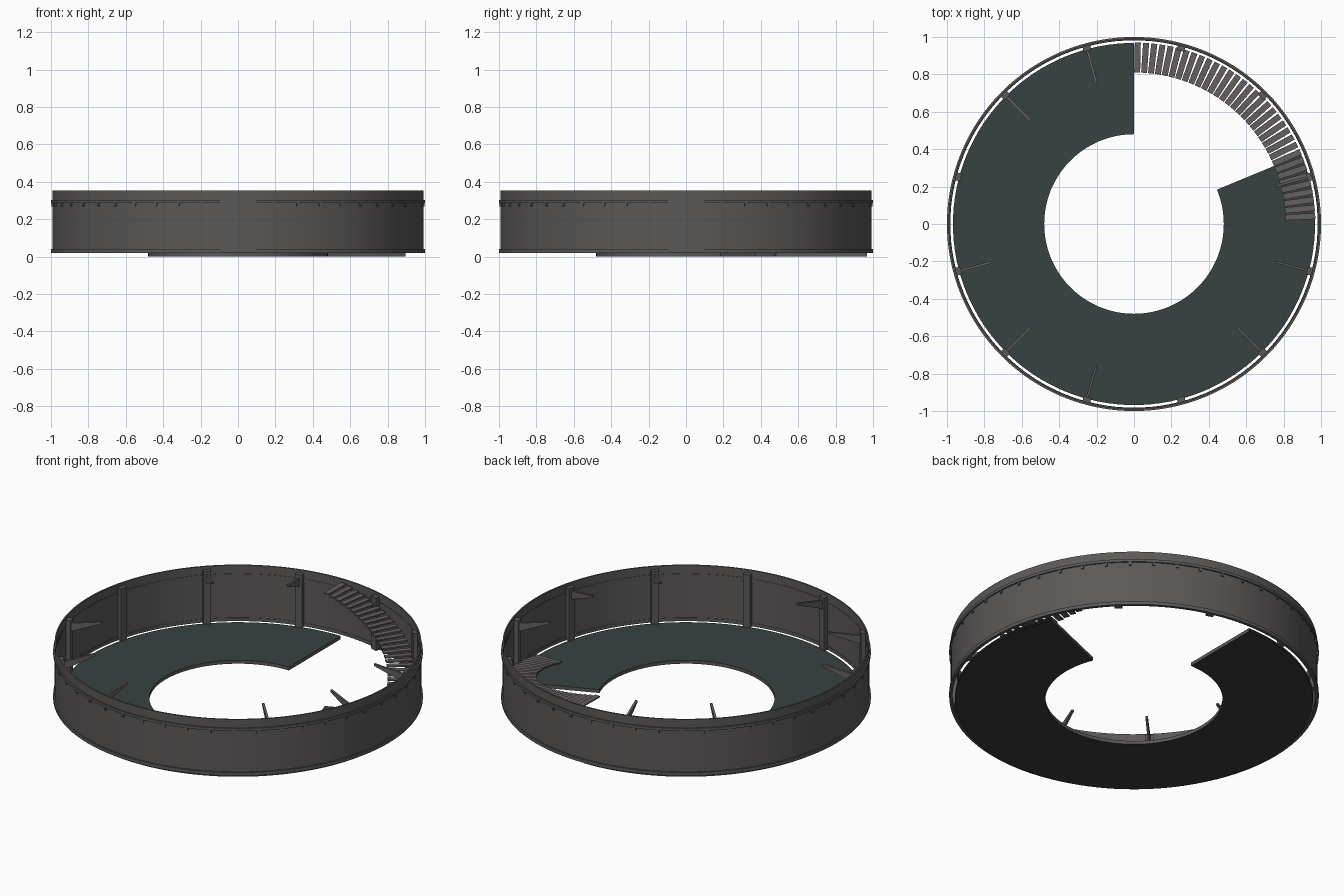
import bpy, bmesh, math
from mathutils import Vector, Matrix

if "Cube" in bpy.data.objects:
    bpy.data.objects.remove(bpy.data.objects["Cube"])


def material(name, rgb):
    m = bpy.data.materials.new(name)
    m.diffuse_color = (*rgb, 1)
    m.use_nodes = True
    m.node_tree.nodes["Principled BSDF"].inputs["Base Color"].default_value = m.diffuse_color
    return m


WALL = material("wall_grey", (0.105, 0.100, 0.097))
STEEL = material("strut_grey", (0.125, 0.115, 0.112))
FLOOR = material("floor_dark_teal", (0.040, 0.053, 0.053))
UNDER = material("underside_grey", (0.045, 0.045, 0.045))


def finish(name, bm, mats, smooth=False):
    me = bpy.data.meshes.new(name)
    bm.to_mesh(me)
    bm.free()
    for m in mats:
        me.materials.append(m)
    ob = bpy.data.objects.new(name, me)
    bpy.context.collection.objects.link(ob)
    if smooth:
        bpy.ops.object.select_all(action='DESELECT')
        ob.select_set(True)
        bpy.context.view_layer.objects.active = ob
        bpy.ops.object.shade_smooth_by_angle(angle=math.radians(30))
    return ob


def lathe(name, profile, mat, seg=128):
    """Closed (r, z) profile swept round the z axis."""
    bm = bmesh.new()
    rings = [[bm.verts.new((r * math.cos(a), r * math.sin(a), z)) for r, z in profile]
             for a in (2 * math.pi * i / seg for i in range(seg))]
    n = len(profile)
    for i in range(seg):
        p, q = rings[i], rings[(i + 1) % seg]
        for j in range(n):
            k = (j + 1) % n
            bm.faces.new((p[j], q[j], q[k], p[k]))
    bmesh.ops.recalc_face_normals(bm, faces=bm.faces)
    return finish(name, bm, [mat], True)


def radial_prism(bm, deg, outline, width):
    """(r, z) outline given a tangential width, turned to an angle."""
    rot = Matrix.Rotation(math.radians(deg), 3, 'Z')
    sides = [[bm.verts.new(rot @ Vector((r, s * width / 2, z))) for r, z in outline]
             for s in (-1, 1)]
    n = len(outline)
    faces = [bm.faces.new(sides[0]), bm.faces.new(sides[1][::-1])]
    for j in range(n):
        k = (j + 1) % n
        faces.append(bm.faces.new((sides[0][j], sides[1][j], sides[1][k], sides[0][k])))
    bmesh.ops.recalc_face_normals(bm, faces=faces)


def box(r0, r1, z0, z1):
    return [(r0, z0), (r1, z0), (r1, z1), (r0, z1)]


# thin round outer wall and its two outer bands
lathe("outer_wall", box(0.984, 0.992, 0.02, 0.353), WALL)
lathe("upper_band", box(0.982, 1.0, 0.287, 0.303), WALL)
lathe("lower_band", box(0.982, 1.0, 0.02, 0.04), WALL)

# small lugs under the upper band
bm = bmesh.new()
for i in range(48):
    radial_prism(bm, i * 7.5 + 3.75, box(0.988, 0.998, 0.268, 0.29), 0.014)
finish("band_lugs", bm, [WALL])

# ring floor, open between 22.5 and 90 degrees and along its outer edge
bm = bmesh.new()
SEG = 104
cols = []
for i in range(SEG + 1):
    a = math.radians(90 + 292.5 * i / SEG)
    cols.append([bm.verts.new((r * math.cos(a), r * math.sin(a), z))
                 for r, z in ((0.968, 0.02), (0.48, 0.02), (0.48, 0.0), (0.968, 0.0))])
for p, q in zip(cols, cols[1:]):
    for j, mi in ((0, 0), (1, 2), (2, 1)):
        f = bm.faces.new((p[j], p[j + 1], q[j + 1], q[j]))
        f.material_index = mi
for c in (cols[0], cols[-1][::-1]):
    bm.faces.new(c).material_index = 2
bmesh.ops.recalc_face_normals(bm, faces=bm.faces)
if next(f for f in bm.faces if f.material_index == 0).normal.z < 0:
    bmesh.ops.reverse_faces(bm, faces=bm.faces)
finish("ring_floor", bm, [FLOOR, UNDER, WALL])

# inner wall posts every 30 degrees
bm = bmesh.new()
for i in range(12):
    radial_prism(bm, 15 + 30 * i, box(0.958, 0.985, 0.02, 0.335), 0.042)
finish("wall_posts", bm, [WALL])

# tapered struts rising inward from the post tops
bm = bmesh.new()
for deg in (15, 105, 135, 195, 225, 255, 315, 345):
    radial_prism(bm, deg, [(0.962, 0.265), (0.785, 0.338), (0.785, 0.35), (0.962, 0.315)], 0.013)
finish("inner_struts", bm, [STEEL])

# curved stair of separate treads along the wall
bm = bmesh.new()
STEPS = 34
for i in range(STEPS):
    t = i / (STEPS - 1)
    z = 0.03 + 0.31 * t
    radial_prism(bm, 2.5 + 86.3 * t, box(0.81, 0.97, z - 0.008, z), 0.032)
finish("stair_treads", bm, [STEEL])
